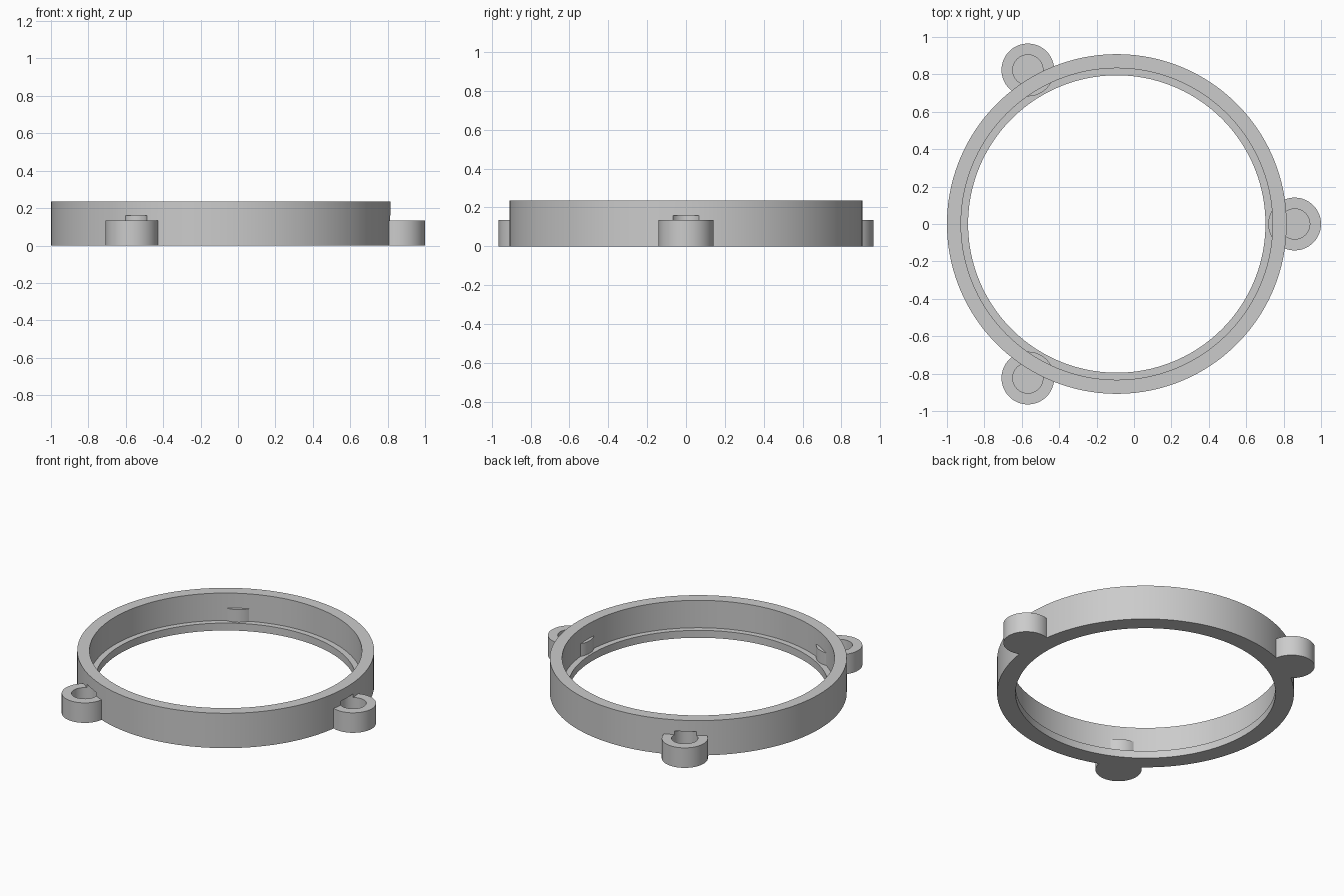
import bpy
import math

if "Cube" in bpy.data.objects:
    bpy.data.objects.remove(bpy.data.objects["Cube"], do_unlink=True)

CENTRE_X = -0.092
LUG_DISTANCE = 0.951

grey = bpy.data.materials.new("plain grey")
grey.use_nodes = True
grey.diffuse_color = (0.6, 0.6, 0.6, 1)
grey.node_tree.nodes["Principled BSDF"].inputs["Base Color"].default_value = (0.6, 0.6, 0.6, 1)


def cylinder(name, radius, bottom, top, x=CENTRE_X, y=0, sides=160):
    bpy.ops.mesh.primitive_cylinder_add(
        vertices=sides, radius=radius, depth=top - bottom,
        location=(x, y, (bottom + top) / 2))
    obj = bpy.context.object
    obj.name = name
    obj.data.materials.append(grey)
    return obj


def combine(target, tool, operation):
    mod = target.modifiers.new(operation.lower(), "BOOLEAN")
    mod.operation = operation
    mod.solver = "EXACT"
    mod.object = tool
    bpy.context.view_layer.objects.active = target
    bpy.ops.object.modifier_apply(modifier=mod.name)
    bpy.data.objects.remove(tool, do_unlink=True)


# Ring wall with a thin inner ledge at the bottom
ring = cylinder("ring_with_lugs", 0.908, 0, 0.235)
combine(ring, cylinder("upper_bore", 0.833, 0.05, 0.3), "DIFFERENCE")
combine(ring, cylinder("lower_bore", 0.795, -0.1, 0.1), "DIFFERENCE")

# Three round lugs, each with a blind pocket that undercuts the wall
for step in range(3):
    angle = math.radians(120 * step)
    x = CENTRE_X + LUG_DISTANCE * math.cos(angle)
    y = LUG_DISTANCE * math.sin(angle)
    combine(ring, cylinder("lug", 0.141, 0, 0.135, x, y, 64), "UNION")
    combine(ring, cylinder("pocket", 0.081, 0.05, 0.16, x, y, 48), "DIFFERENCE")

bpy.ops.object.select_all(action="DESELECT")
ring.select_set(True)
bpy.context.view_layer.objects.active = ring
bpy.ops.object.shade_smooth_by_angle(angle=math.radians(30))
